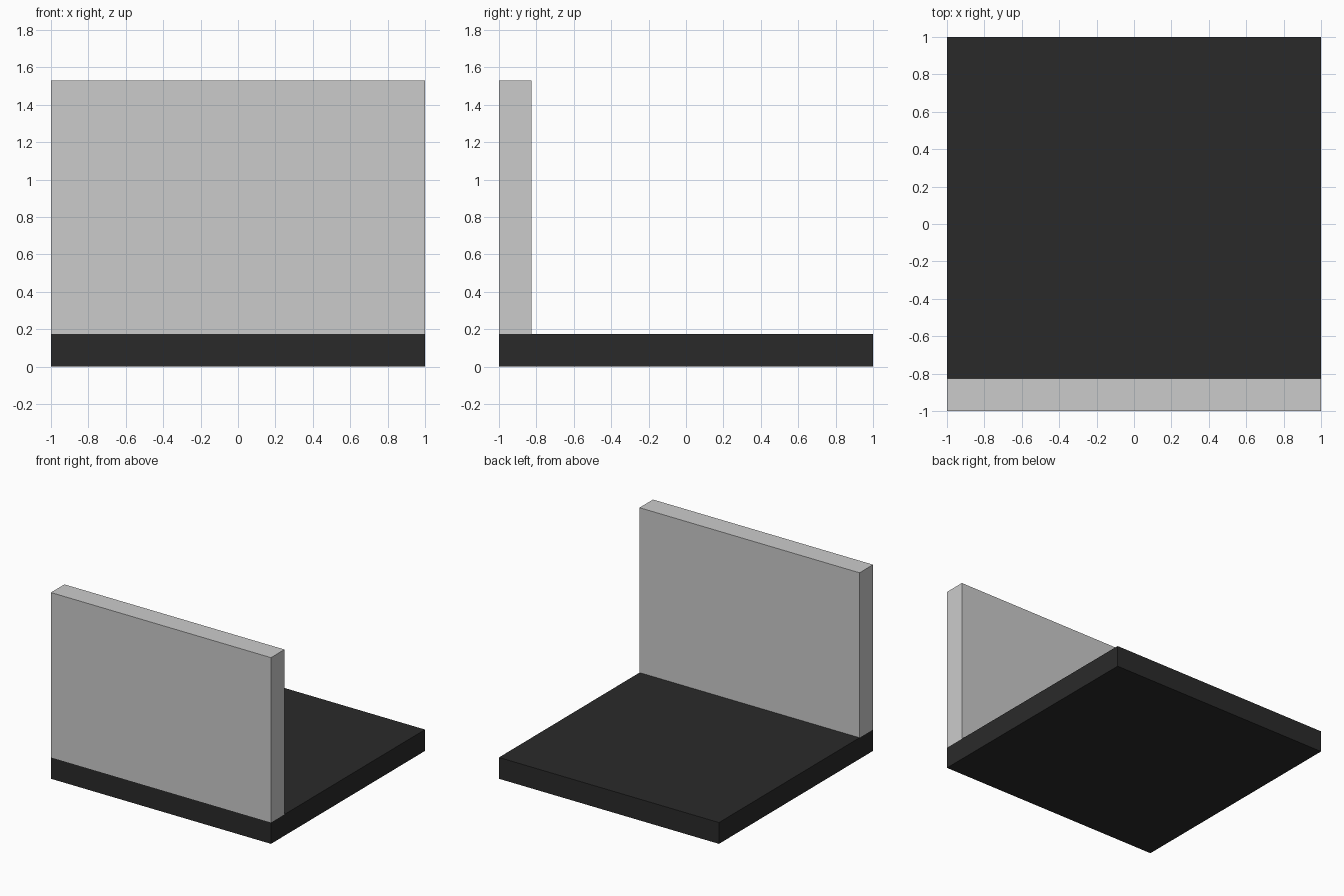
import bpy

if "Cube" in bpy.data.objects:
    bpy.data.objects.remove(bpy.data.objects["Cube"])


def box(name, lo, hi):
    """Axis-aligned box between two corners."""
    centre = [(a + b) / 2 for a, b in zip(lo, hi)]
    bpy.ops.mesh.primitive_cube_add(size=1, location=centre)
    ob = bpy.context.object
    ob.name = name
    ob.scale = [b - a for a, b in zip(lo, hi)]
    bpy.ops.object.transform_apply(location=False, rotation=False, scale=True)
    return ob


THICK = 0.175
HEIGHT = 1.53

# Dark square floor slab
floor_slab = box("floor_slab", (-1, -1, 0), (1, 1, THICK))
dark = bpy.data.materials.new("dark_floor")
dark.diffuse_color = (0.023, 0.023, 0.023, 1)
dark.use_nodes = True
dark.node_tree.nodes["Principled BSDF"].inputs["Base Color"].default_value = dark.diffuse_color
floor_slab.data.materials.append(dark)

# Grey wall standing along the front edge
box("wall", (-1, -1, THICK), (1, -1 + THICK, HEIGHT))
